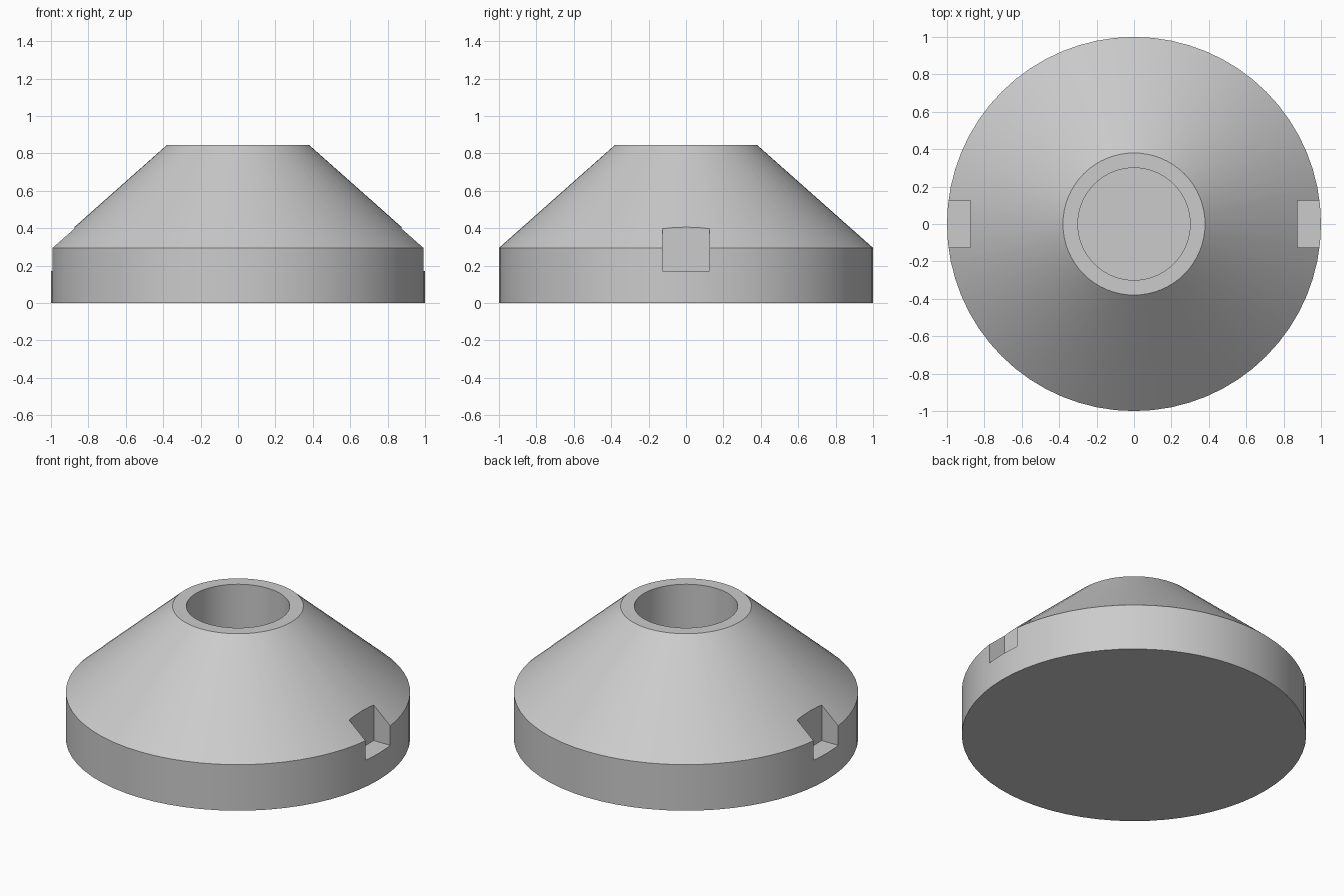
import bpy
import bmesh
import math
from mathutils import Matrix, Vector

cube = bpy.data.objects.get("Cube")
if cube:
    bpy.data.objects.remove(cube, do_unlink=True)

SEGMENTS = 64
BASE_RADIUS, BASE_TOP = 1.0, 0.295
TOP_RADIUS, TOP_Z = 0.38, 0.845
BORE_RADIUS, BORE_FLOOR = 0.3, 0.17
NOTCH_WIDTH, NOTCH_INNER, NOTCH_FLOOR = 0.25, 0.875, 0.17

grey = bpy.data.materials.new("light_grey")
grey.use_nodes = True
colour = (0.6, 0.6, 0.6, 1)
grey.diffuse_color = colour
grey.node_tree.nodes["Principled BSDF"].inputs["Base Color"].default_value = colour


def add_object(name, bm):
    bmesh.ops.recalc_face_normals(bm, faces=bm.faces)
    mesh = bpy.data.meshes.new(name)
    bm.to_mesh(mesh)
    bm.free()
    mesh.materials.append(grey)
    obj = bpy.data.objects.new(name, mesh)
    bpy.context.collection.objects.link(obj)
    return obj


# Conical body with blind bore: rings joined from the underside to the bore floor
profile = [(BASE_RADIUS, 0), (BASE_RADIUS, BASE_TOP), (TOP_RADIUS, TOP_Z),
           (BORE_RADIUS, TOP_Z), (BORE_RADIUS, BORE_FLOOR)]
bm = bmesh.new()
rings = []
for radius, z in profile:
    angles = [math.tau * i / SEGMENTS for i in range(SEGMENTS)]
    rings.append([bm.verts.new((radius * math.cos(a), radius * math.sin(a), z)) for a in angles])
for low, high in zip(rings, rings[1:]):
    for i in range(SEGMENTS):
        j = (i + 1) % SEGMENTS
        bm.faces.new((low[i], low[j], high[j], high[i]))
bm.faces.new(rings[0])
bm.faces.new(rings[-1])
body = add_object("conical_body", bm)

# Square notches cut into the left and right rim
bm = bmesh.new()
length, height = 0.4, 0.6
for side in (-1, 1):
    centre = Vector((side * (NOTCH_INNER + length / 2), 0, NOTCH_FLOOR + height / 2))
    matrix = Matrix.Translation(centre) @ Matrix.Diagonal((length, NOTCH_WIDTH, height, 1))
    bmesh.ops.create_cube(bm, size=1, matrix=matrix)
cutter = add_object("notch_cutter", bm)
cutter.hide_render = True

cut = body.modifiers.new("rim_notches", "BOOLEAN")
cut.operation = "DIFFERENCE"
cut.solver = "EXACT"
cut.object = cutter

# Apply the cut, drop the cutter, and smooth the round walls only
bpy.ops.object.select_all(action="DESELECT")
body.select_set(True)
bpy.context.view_layer.objects.active = body
bpy.ops.object.modifier_apply(modifier=cut.name)
bpy.data.objects.remove(cutter, do_unlink=True)
bpy.ops.object.shade_smooth_by_angle(angle=math.radians(30))
